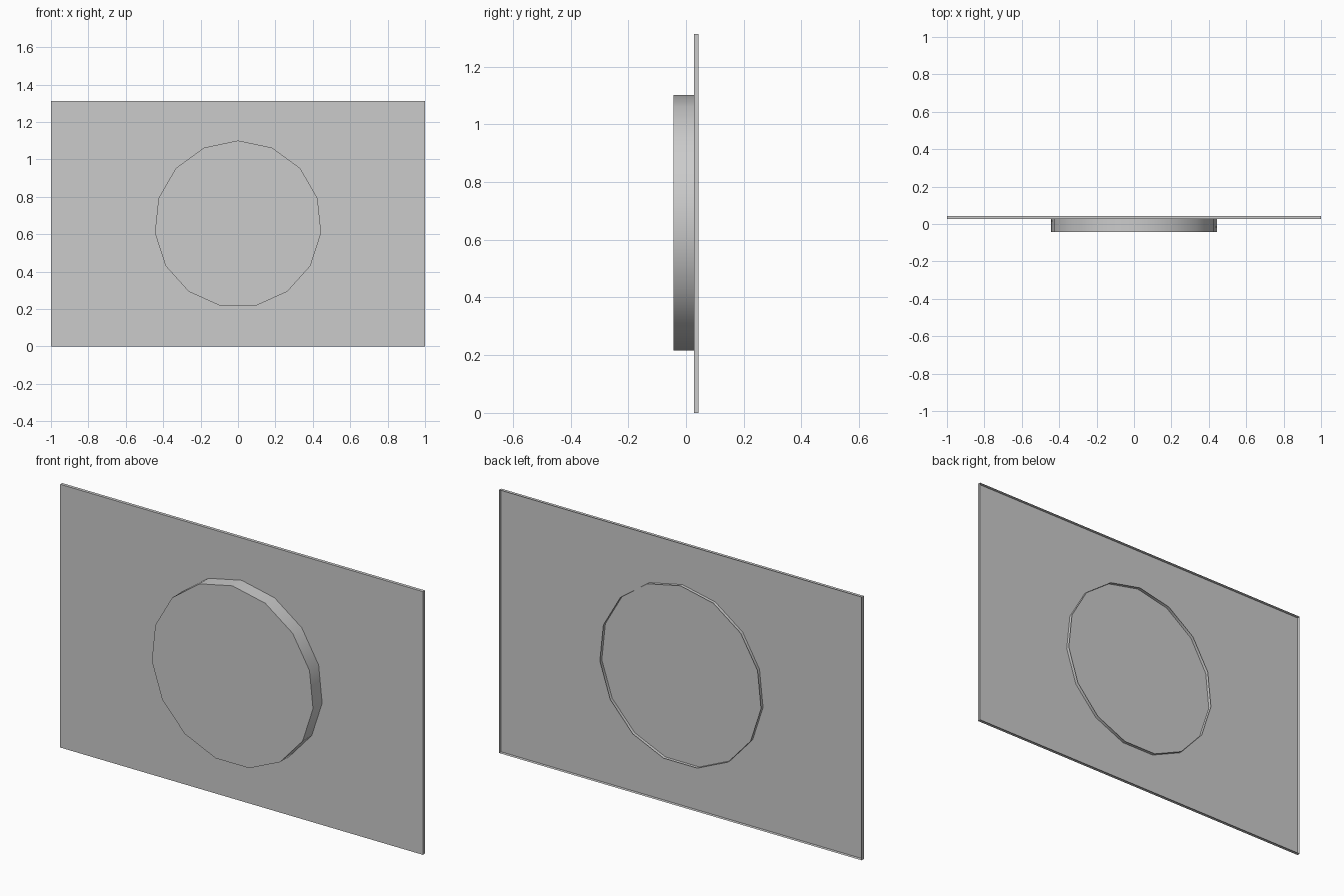
import bpy, bmesh
from math import sin, cos, tau

if "Cube" in bpy.data.objects:
    bpy.data.objects.remove(bpy.data.objects["Cube"])

FRONT, PLATE, BACK = -0.044, 0.028, 0.044


def open_shell(name, outline, y_front, y_back):
    """Front cap plus side walls, left open at the back."""
    bm = bmesh.new()
    cap = bm.faces.new([bm.verts.new((x, y_front, z)) for x, z in outline])
    edges = list(cap.edges)
    ext = bmesh.ops.extrude_edge_only(bm, edges=edges)
    verts = [g for g in ext["geom"] if isinstance(g, bmesh.types.BMVert)]
    bmesh.ops.translate(bm, verts=verts, vec=(0, y_back - y_front, 0))
    bmesh.ops.recalc_face_normals(bm, faces=bm.faces[:])
    cap.normal_update()
    if cap.normal.y > 0:
        bmesh.ops.reverse_faces(bm, faces=bm.faces[:])
    mesh = bpy.data.meshes.new(name)
    bm.to_mesh(mesh)
    bm.free()
    obj = bpy.data.objects.new(name, mesh)
    bpy.context.collection.objects.link(obj)
    return obj


# Rectangular backing plate: thin shell, open at the back
open_shell("backing_plate", [(-1, 0), (1, 0), (1, 1.312), (-1, 1.312)], PLATE, BACK)

# 15-sided round boss, passing through the plate, open at the back
R, CZ, N = 0.447, 0.654, 15
outline = [(R * sin(tau * i / N), CZ + R * cos(tau * i / N)) for i in range(N)]
disc = open_shell("round_boss", outline, FRONT, BACK)
bpy.context.view_layer.objects.active = disc
disc.select_set(True)
bpy.ops.object.shade_smooth_by_angle()
